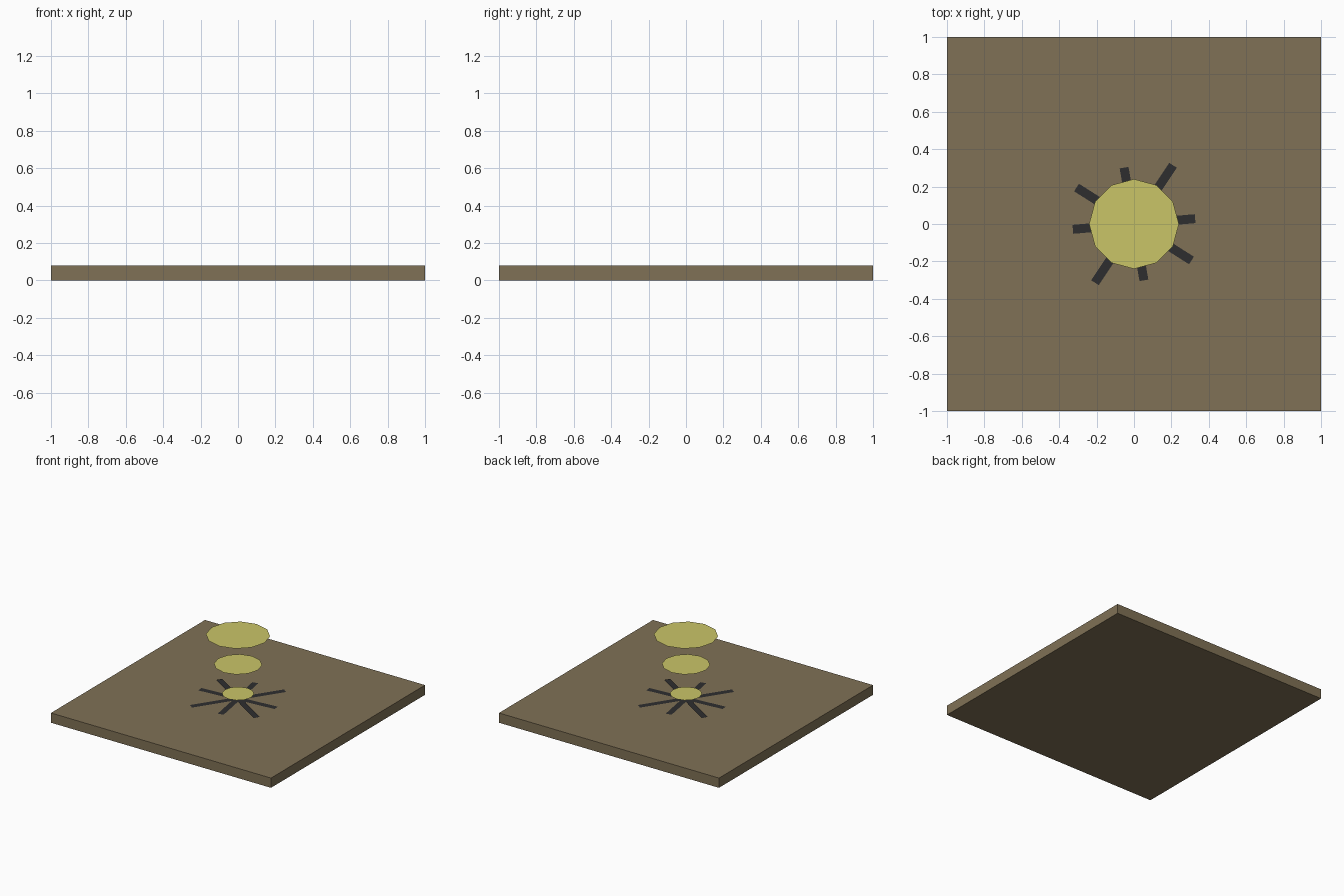
import bpy, bmesh, math
from mathutils import Matrix

if "Cube" in bpy.data.objects:
    bpy.data.objects.remove(bpy.data.objects["Cube"])


def material(name, rgb):
    m = bpy.data.materials.new(name)
    m.diffuse_color = (*rgb, 1.0)
    m.use_nodes = True
    m.node_tree.nodes["Principled BSDF"].inputs["Base Color"].default_value = m.diffuse_color
    return m


brown = material("earth brown", (0.215, 0.165, 0.092))
yellow = material("pale yellow", (0.59, 0.56, 0.137))
dark = material("charcoal", (0.027, 0.027, 0.028))


def add_object(name, bm, mat):
    mesh = bpy.data.meshes.new(name)
    bm.to_mesh(mesh)
    bm.free()
    mesh.materials.append(mat)
    obj = bpy.data.objects.new(name, mesh)
    bpy.context.collection.objects.link(obj)
    return obj


# Square ground slab
SLAB_TOP = 0.08
bm = bmesh.new()
bmesh.ops.create_cube(bm, size=1, matrix=Matrix.Translation((0, 0, SLAB_TOP / 2))
                      @ Matrix.Diagonal((2, 2, SLAB_TOP, 1)))
add_object("ground_slab", bm, brown)

# Flat dark cracks radiating from the centre: angle in degrees, reach
cracks = [(5, 0.328), (56.4, 0.377), (100, 0.306), (147.6, 0.364)]
for i, (angle, reach) in enumerate(cracks):
    bm = bmesh.new()
    z = SLAB_TOP + 0.004 + i * 0.0003
    bmesh.ops.create_grid(bm, x_segments=1, y_segments=1, size=1,
                          matrix=Matrix.Translation((0, 0, z))
                          @ Matrix.Rotation(math.radians(angle), 4, 'Z')
                          @ Matrix.Diagonal((reach, 0.024, 1, 1)))
    add_object(f"ground_crack_{i + 1}", bm, dark)

# Three floating twelve-sided discs, growing upward
for i in range(3):
    bm = bmesh.new()
    bmesh.ops.create_circle(bm, cap_ends=True, segments=12, radius=0.12 + 0.06 * i,
                            matrix=Matrix.Translation((0, 0, 0.125 + 0.24 * i)))
    add_object(f"floating_disc_{i + 1}", bm, yellow)
